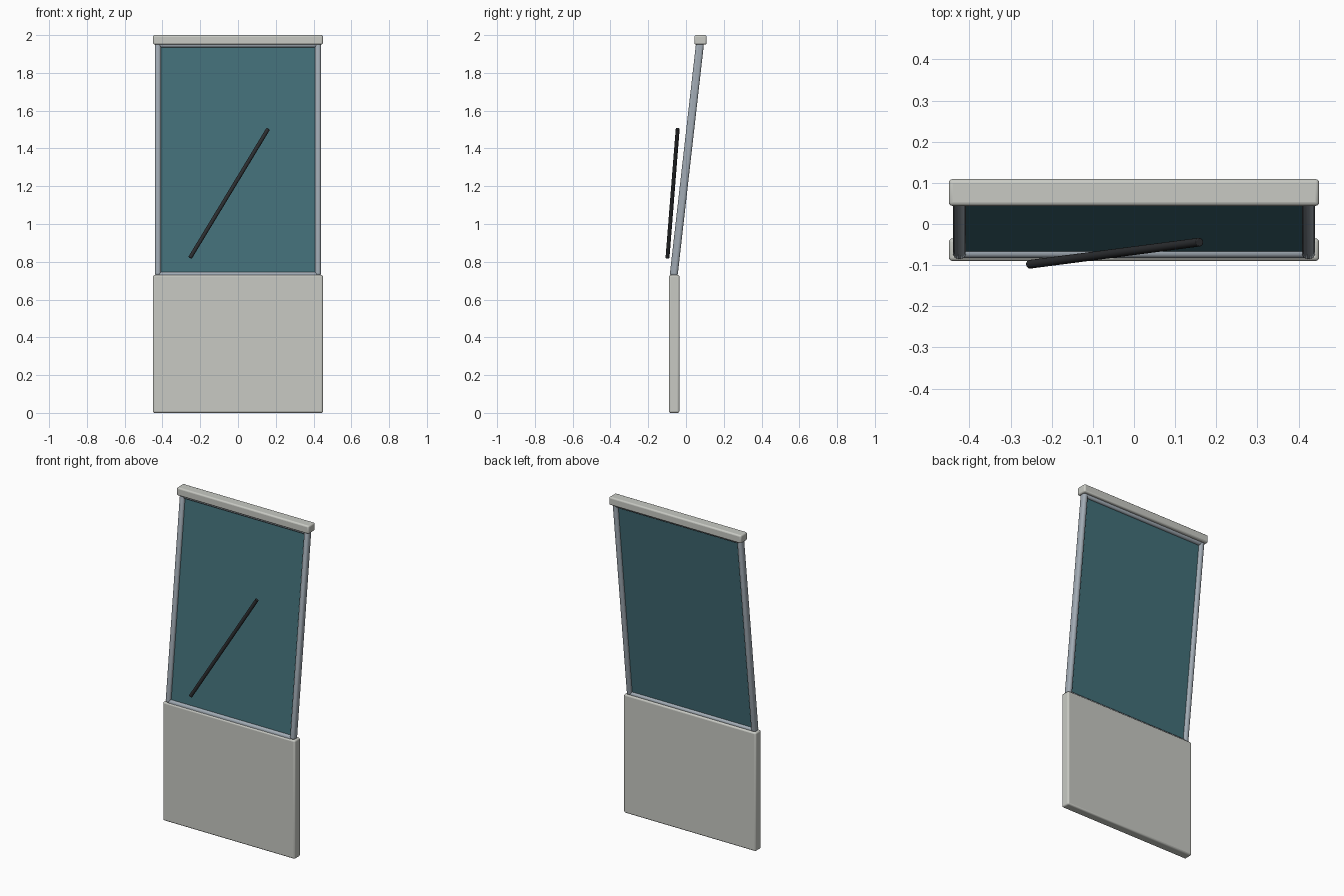
import bpy, math
from mathutils import Vector

if "Cube" in bpy.data.objects:
    bpy.data.objects.remove(bpy.data.objects["Cube"])


def material(name, rgb):
    m = bpy.data.materials.new(name)
    m.diffuse_color = (*rgb, 1)
    m.use_nodes = True
    m.node_tree.nodes["Principled BSDF"].inputs["Base Color"].default_value = m.diffuse_color
    return m


shell = material("pale_shell", (0.58, 0.59, 0.55))
metal = material("grey_metal", (0.36, 0.41, 0.46))
tint = material("tinted_glass", (0.055, 0.16, 0.19))
rubber = material("dark_rubber", (0.025, 0.027, 0.03))


def finish(ob, name, mat, bevel, segments):
    ob.name = name
    ob.data.materials.append(mat)
    bpy.ops.object.transform_apply(location=False, rotation=False, scale=True)
    if bevel:
        mod = ob.modifiers.new("rounded_edges", 'BEVEL')
        mod.width = bevel
        mod.segments = segments
        mod.limit_method = 'ANGLE'
        mod.angle_limit = math.radians(50)
    bpy.ops.object.shade_smooth_by_angle(angle=math.radians(35))
    return ob


def box(name, centre, size, mat, bevel=0.0, segments=3, tilt=0.0):
    bpy.ops.mesh.primitive_cube_add(size=1, location=centre, rotation=(tilt, 0, 0))
    ob = bpy.context.object
    ob.scale = size
    return finish(ob, name, mat, bevel, segments)


# Leaning plane of the window: bottom and top centre points
low, high = Vector((0, -0.065, 0.73)), Vector((0, 0.074, 1.955))
axis = (high - low).normalized()
length = (high - low).length
lean = -math.atan2(axis.y, axis.z)
mid = (low + high) / 2

# Lower panel and top cap
box("lower_panel", (0, -0.0625, 0.365), (0.90, 0.055, 0.73), shell, 0.009)
box("top_cap", (0, 0.0765, 1.975), (0.90, 0.065, 0.05), shell, 0.009)

# Window pane
box("window_pane", mid, (0.84, 0.008, length), tint, tilt=lean)

# Side posts and horizontal rails of the frame
for side, label in ((-1, "left"), (1, "right")):
    box(label + "_post", mid + Vector((side * 0.424, 0, 0)),
        (0.032, 0.042, length + 0.01), metal, 0.014, 4, lean)
for label, point in (("bottom", low), ("top", high - axis * 0.005)):
    box(label + "_rail", point, (0.85, 0.036, 0.032), metal, 0.012, 4, lean)

# Wiper blade, a thin diagonal rod in front of the pane
a, b = Vector((-0.254, -0.098, 0.821)), Vector((0.16, -0.044, 1.504))
bpy.ops.mesh.primitive_cylinder_add(vertices=20, radius=0.0105, depth=(b - a).length,
                                    location=(a + b) / 2)
wiper = bpy.context.object
wiper.rotation_euler = (b - a).to_track_quat('Z', 'Y').to_euler()
finish(wiper, "wiper_blade", rubber, 0.002, 2)
